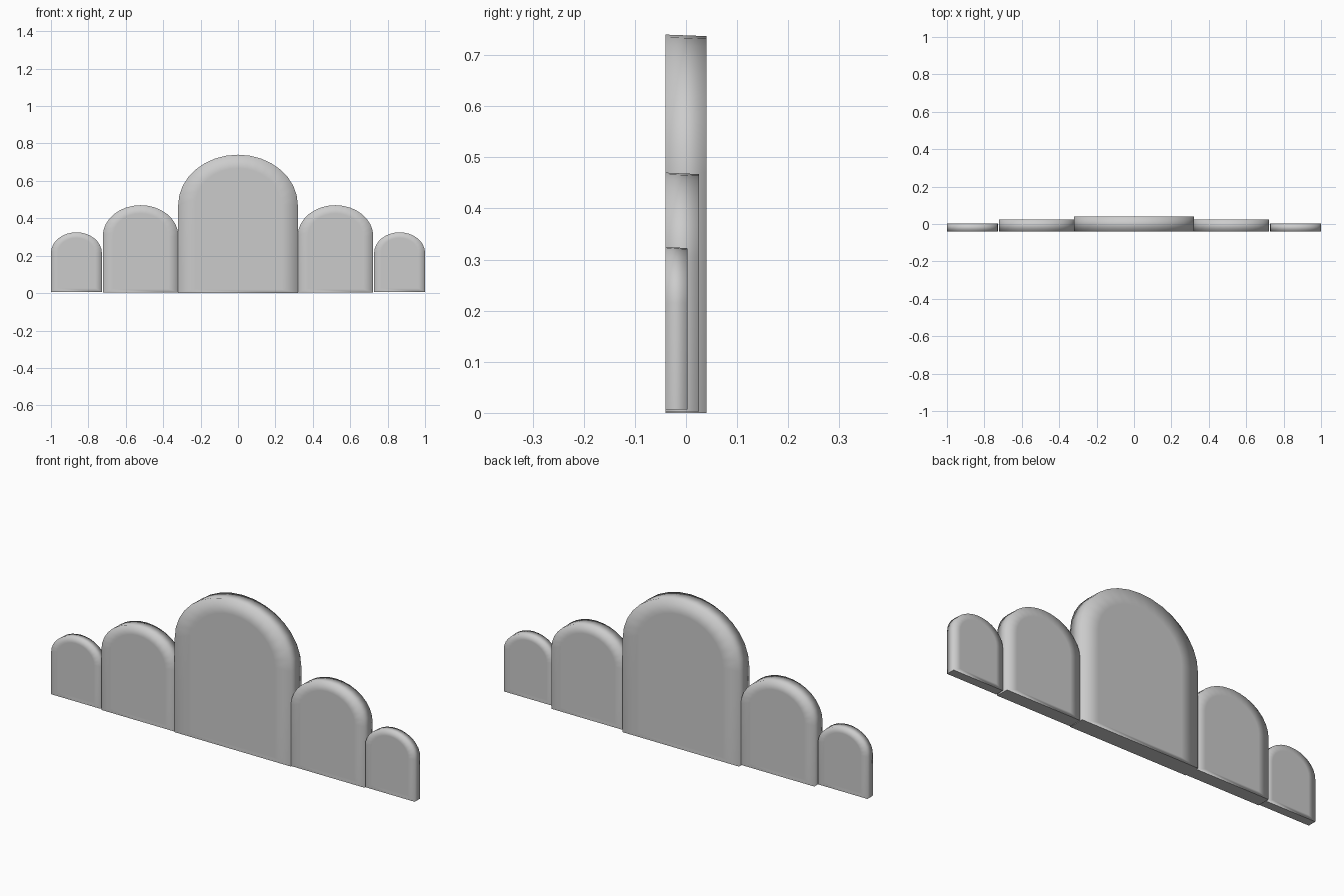
import bpy, bmesh
from math import sin, cos, pi

if "Cube" in bpy.data.objects:
    bpy.data.objects.remove(bpy.data.objects["Cube"])


def arch(w, z0, spring, top, n=16):
    """Arched outline: straight sides, elliptical head, flat base."""
    pts = [(w, z0)]
    for i in range(n + 1):
        a = pi * i / n
        pts.append((w * cos(a), spring + (top - spring) * sin(a)))
    pts.append((-w, z0))
    return pts


def panel(name, cx, w, z0, spring, top, back, inset):
    bm = bmesh.new()
    front = -0.04

    def ring(pts, y):
        return [bm.verts.new((cx + x, y, z)) for x, z in pts]

    outer_f = arch(w, z0, spring, top)
    outer_b = arch(w, z0, spring, top - 0.003)
    inner = arch(w - inset, z0 + 0.02, spring, top - inset * 0.8)
    loops = [ring(inner, front), ring(outer_f, front),
             ring(outer_b, back), ring(inner, back)]
    n = len(inner)
    # face borders and rim
    for a, b in zip(loops, loops[1:]):
        for i in range(n):
            j = (i + 1) % n
            bm.faces.new((a[i], a[j], b[j], b[i]))
    # flat centres of front and back
    bm.faces.new(loops[0])
    bm.faces.new(loops[3])
    bmesh.ops.recalc_face_normals(bm, faces=bm.faces)
    # smooth everywhere except around the flat base
    for f in bm.faces:
        f.smooth = True
        if f.normal.z < -0.9:
            f.smooth = False
            for e in f.edges:
                e.smooth = False
    me = bpy.data.meshes.new(name)
    bm.to_mesh(me)
    bm.free()
    ob = bpy.data.objects.new(name, me)
    bpy.context.collection.objects.link(ob)


# tall middle panel
panel("centre_panel", 0, 0.32, 0, 0.47, 0.74, 0.04, 0.09)
# stepped side panels, mirrored
for side, s in (("left", -1), ("right", 1)):
    panel(side + "_middle_panel", s * 0.521, 0.202, 0.003, 0.305, 0.47, 0.025, 0.055)
    panel(side + "_outer_panel", s * 0.864, 0.136, 0.007, 0.215, 0.325, 0.003, 0.037)
